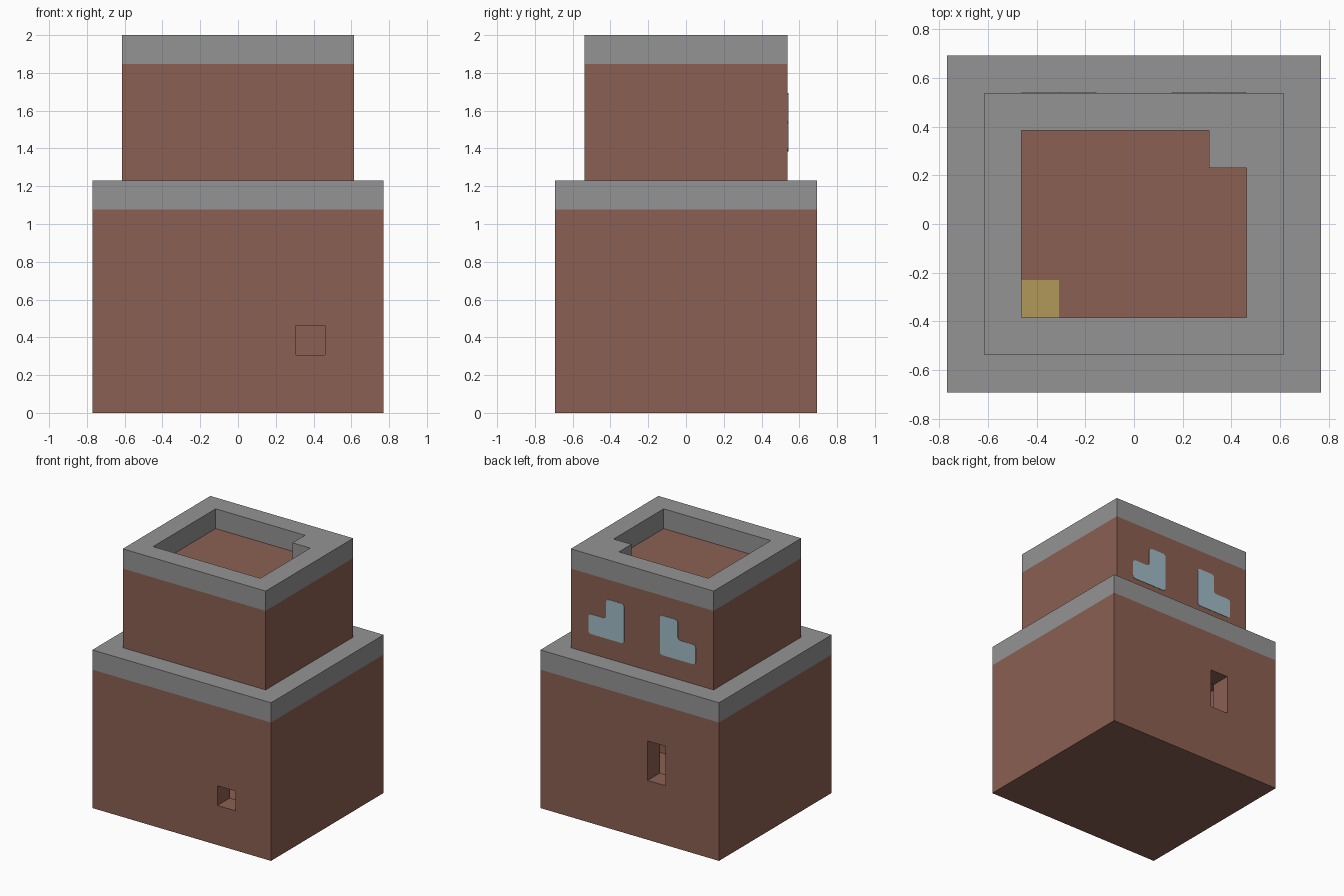
import bpy, bmesh
from mathutils import Matrix, Vector

if "Cube" in bpy.data.objects:
    bpy.data.objects.remove(bpy.data.objects["Cube"], do_unlink=True)

U = 2 / 13  # one building block


def material(name, srgb):
    linear = [((c / 255 + 0.055) / 1.055) ** 2.4 for c in srgb] + [1]
    m = bpy.data.materials.new(name)
    m.use_nodes = True
    m.diffuse_color = linear
    m.node_tree.nodes["Principled BSDF"].inputs["Base Color"].default_value = linear
    return m


brick = material("red_brown_brick", (139, 96, 82))
stone = material("grey_stone", (148, 148, 148))
glass = material("pale_blue_glass", (162, 188, 198))
wood = material("yellow_wood", (177, 152, 88))


def prism(name, outline, low, high, mat=None, back=False, corner=0):
    """Extrude an outline in block units, upright or out of the back wall."""
    bm = bmesh.new()
    face = bm.faces.new([bm.verts.new((x * U, y * U, low)) for x, y in outline])
    if corner:
        bmesh.ops.bevel(bm, geom=bm.verts[:], offset=corner, segments=2,
                        affect='VERTICES', profile=0.5)
    ext = bmesh.ops.extrude_face_region(bm, geom=bm.faces[:])
    bmesh.ops.translate(bm, vec=(0, 0, high - low),
                        verts=[g for g in ext["geom"] if isinstance(g, bmesh.types.BMVert)])
    if back:
        bm.transform(Matrix(((1, 0, 0), (0, 0, 1), (0, 1, 0))).to_4x4())
    bmesh.ops.recalc_face_normals(bm, faces=bm.faces[:])
    mesh = bpy.data.meshes.new(name)
    bm.to_mesh(mesh)
    bm.free()
    ob = bpy.data.objects.new(name, mesh)
    bpy.context.collection.objects.link(ob)
    if mat:
        mesh.materials.append(mat)
    return ob


def box(name, x, y, z, mat=None):
    """Box from block-unit ranges."""
    outline = [(x[0], y[0]), (x[1], y[0]), (x[1], y[1]), (x[0], y[1])]
    return prism(name, outline, z[0] * U, z[1] * U, mat)


def cut(target, cutter):
    mod = target.modifiers.new("cut", 'BOOLEAN')
    mod.operation = 'DIFFERENCE'
    mod.solver = 'EXACT'
    mod.object = cutter
    bpy.context.view_layer.objects.active = target
    bpy.ops.object.modifier_apply(modifier=mod.name)
    bpy.data.objects.remove(cutter, do_unlink=True)


# Lower storey: hollow, with a small front opening and a tall back one
lower = box("lower_walls", (-5, 5), (-4.5, 4.5), (0, 7), brick)
cut(lower, box("chamber", (-4, 4), (-3.5, 3.5), (0.05, 6.5)))
cut(lower, box("front_opening", (2, 3), (-5, -3), (2, 3)))
cut(lower, box("back_opening", (-2, -1), (3, 5), (3, 5)))
box("lower_rim", (-5, 5), (-4.5, 4.5), (7, 8), stone)

# Upper storey with a sunken roof; one corner block fills the pit
box("upper_walls", (-4, 4), (-3.5, 3.5), (8, 12), brick)
rim = box("upper_rim", (-4, 4), (-3.5, 3.5), (12, 13), stone)
pit = [(-3, -2.5), (3, -2.5), (3, 1.5), (2, 1.5), (2, 2.5), (-3, 2.5)]
cut(rim, prism("roof_pit", pit, 11 * U, 14 * U))

# Hatch tile in the pit corner
hatch = [(-3, -2.5), (-2, -2.5), (-2, -1.5), (-3, -1.5)]
prism("roof_hatch", hatch, 12 * U, 12 * U + 0.004, wood)

# Mirrored L-shaped windows on the back wall
ell = [(1, 9), (3, 9), (3, 10), (2, 10), (2, 11), (1, 11)]
for side, name in ((1, "left_window"), (-1, "right_window")):
    outline = [(side * x, z) for x, z in ell]
    prism(name, outline, 3.5 * U - 0.002, 3.5 * U + 0.003, glass, back=True, corner=0.02)
